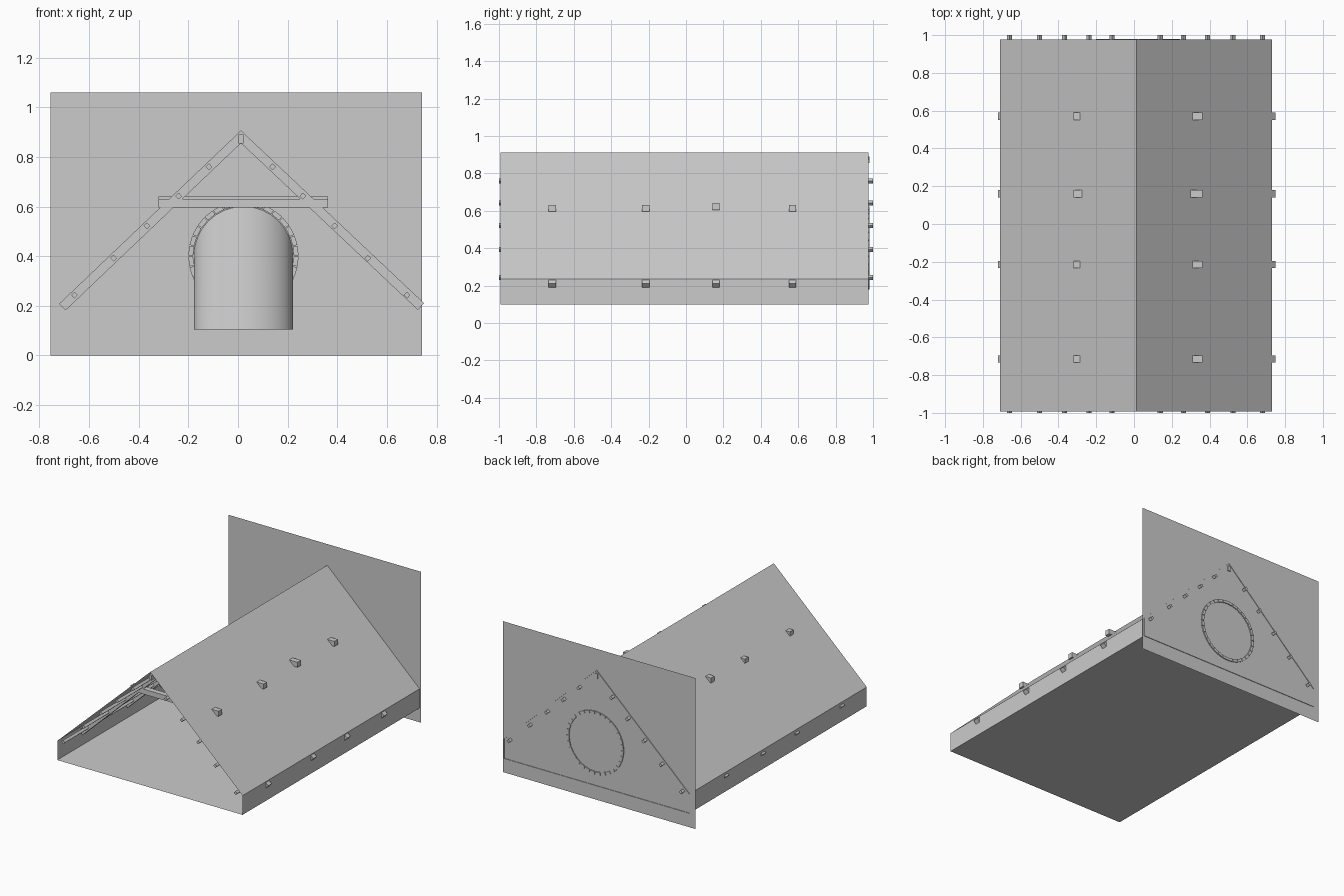
import bpy, bmesh, math
from mathutils import Vector

if "Cube" in bpy.data.objects:
    bpy.data.objects.remove(bpy.data.objects["Cube"])


def make(name, verts, faces):
    me = bpy.data.meshes.new(name)
    me.from_pydata(verts, [], faces)
    bm = bmesh.new()
    bm.from_mesh(me)
    bmesh.ops.recalc_face_normals(bm, faces=bm.faces)
    bm.to_mesh(me)
    bm.free()
    ob = bpy.data.objects.new(name, me)
    bpy.context.collection.objects.link(ob)
    return ob


def sweep(name, prof, y0, y1, caps=True):
    """Extrude a closed x-z profile along y."""
    n = len(prof)
    verts = [(x, y, z) for y in (y0, y1) for x, z in prof]
    faces = [(i, (i + 1) % n, n + (i + 1) % n, n + i) for i in range(n)]
    if caps:
        faces += [tuple(range(n)), tuple(range(n, 2 * n))]
    return make(name, verts, faces)


def bar(a, b, width):
    """Rectangular x-z profile around the line a-b."""
    a, b = Vector(a), Vector(b)
    d = (b - a).normalized() * width / 2
    n = Vector((-d.y, d.x))
    return [tuple(p) for p in (a + n, b + n, b - n, a - n)]


# Room shell: floor, knee walls and roof slopes, open at both ends
sweep("room_shell", [(-0.71, 0.1), (0.73, 0.1), (0.73, 0.235), (0.012, 0.911), (-0.71, 0.235)],
      -0.992, 0.977, caps=False)

# Back wall sheet
make("back_wall", [(-0.755, 0.973, 0), (0.742, 0.973, 0), (0.742, 0.973, 1.06), (-0.755, 0.973, 1.06)],
     [(0, 1, 2, 3)])

# Roof frames: two crossing rafters and a collar tie
for y, lift in ((-0.715, 0), (-0.215, 0), (0.16, 0.01), (0.57, 0)):
    y0, y1 = y - 0.019, y + 0.019
    sweep("rafter_left", bar((-0.7075, 0.195), (0.025, 0.893), 0.037), y0, y1)
    sweep("rafter_right", bar((0.737, 0.197), (-0.001, 0.893), 0.037), y0, y1)
    sweep("collar_tie", bar((-0.32, 0.613 + lift), (0.363, 0.613 + lift), 0.036), y0, y1)

# Purlins running the length of the roof, and the ridge beam
slope = Vector((0.728, 0.686)).normalized() * 0.0095
for x, z in ((0.67, 0.243), (0.512, 0.392), (0.378, 0.522), (0.25, 0.642), (0.128, 0.760)):
    for s in (-1, 1):
        c = Vector((0.011 + s * x, z))
        d = Vector((s * slope.x, -slope.y))
        sweep("purlin", bar(c - d, c + d, 0.019), -1.0, 1.0)
sweep("ridge_beam", bar((0.002, 0.872), (0.022, 0.872), 0.035), -0.99, 0.98)

# Round window frame made of blocks
CX, CZ, N = 0.022, 0.40, 32
step = 2 * math.pi / N
for i in range(N):
    a, b = i * step + 0.008, (i + 1) * step - 0.008
    sweep("window_frame_block",
          [(CX + r * math.cos(t), CZ + r * math.sin(t))
           for r, t in ((0.203, a), (0.222, a), (0.222, b), (0.203, b))], 0.955, 0.98)

# Light shaft falling from the window to the floor
verts, faces, M = [], [], 32
for i in range(M):
    t = 2 * math.pi * i / M
    x, z = CX + 0.2 * math.cos(t), CZ + 0.2 * math.sin(t)
    verts += [(x, 0.968, z), (x, 0.968 - 1.2 * (z - 0.105), 0.105)]
    j = (i + 1) % M
    faces.append((2 * i, 2 * j, 2 * j + 1, 2 * i + 1))
shaft = make("light_shaft", verts, faces)
shaft.data.shade_smooth()
